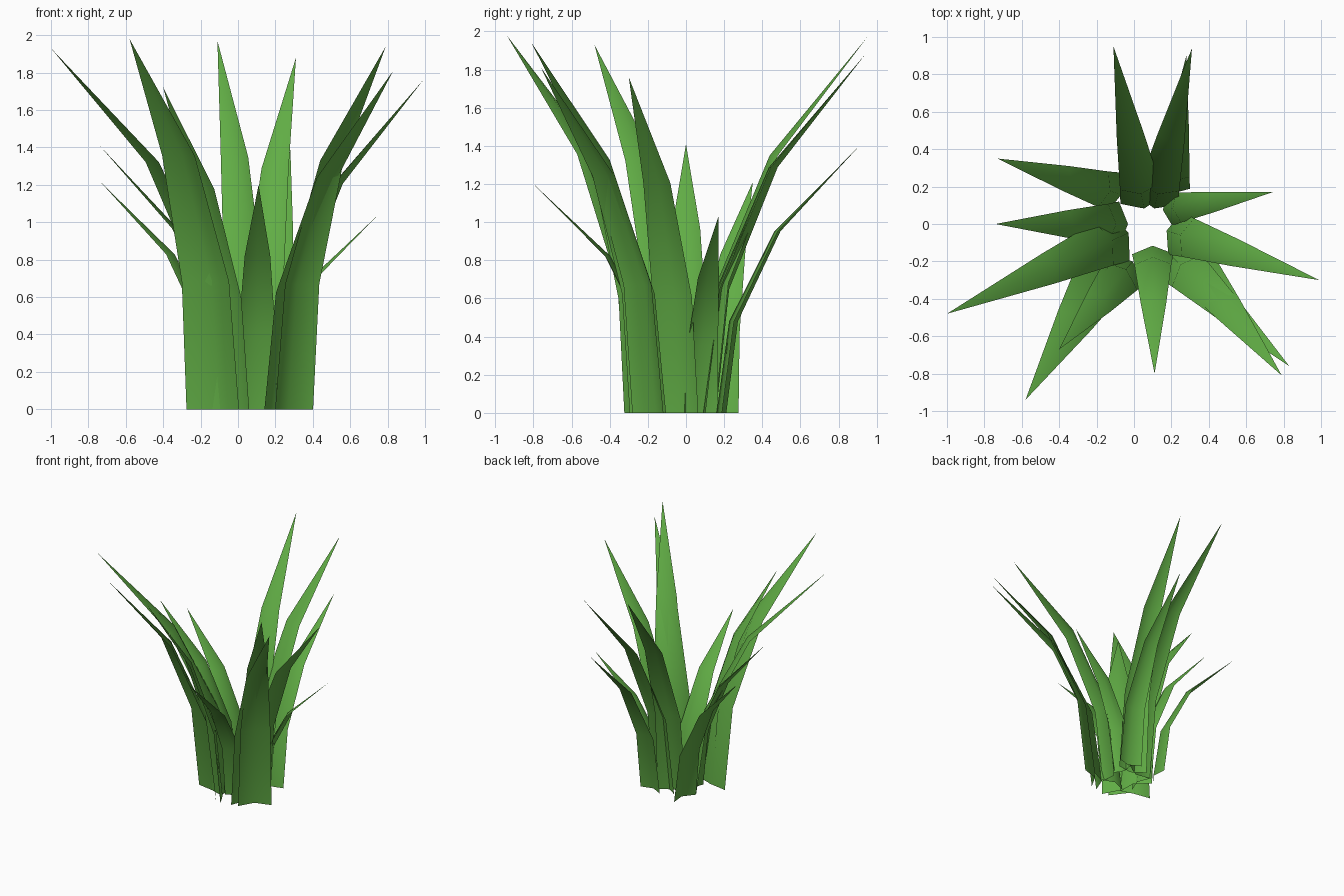
import bpy
from mathutils import Vector

if "Cube" in bpy.data.objects:
    bpy.data.objects.remove(bpy.data.objects["Cube"])

green = bpy.data.materials.new("leaf_green")
green.diffuse_color = (0.12, 0.42, 0.06, 1)
green.use_nodes = True
green.node_tree.nodes["Principled BSDF"].inputs["Base Color"].default_value = green.diffuse_color

# Fractions at each level of a blade: height, outward bend, width
LEVELS = [(0, 0, 1), (0.345, 0.089, 0.9), (0.685, 0.41, 0.62)]
FOLD = 0.4  # depth of the lengthwise crease relative to half width


def blade(name, bx, by, tx, ty, height, half):
    """Creased leaf blade arching from its base (bx, by) out to its tip."""
    base, tip = Vector((bx, by, 0)), Vector((tx, ty, 0))
    out = (tip - base).normalized()
    side = Vector((-out.y, out.x, 0))
    root = base - out * FOLD * half
    verts, faces = [], []
    for h, bend, w in LEVELS:
        mid = root.lerp(tip, bend) + Vector((0, 0, height * h))
        lift = out * FOLD * half * w
        verts += [mid + lift - side * half * w, mid,
                  mid + lift + side * half * w]
    verts.append(tip + Vector((0, 0, height)))
    for r in (0, 3):
        for c in (0, 1):
            a = r + c
            faces.append((a, a + 1, a + 4, a + 3))
    faces += [(6, 7, 9), (7, 8, 9)]
    mesh = bpy.data.meshes.new(name)
    mesh.from_pydata(verts, [], faces)
    mesh.polygons.foreach_set("use_smooth", [True] * len(faces))
    mesh.materials.append(green)
    obj = bpy.data.objects.new(name, mesh)
    bpy.context.collection.objects.link(obj)


# Ring of blades: base x, base y, tip x, tip y, height, half width
blades = [
    (-0.135, -0.22, -0.58, -0.94, 1.98, 0.165),
    (-0.08, -0.07, -1.00, -0.48, 1.93, 0.14),
    (-0.04, -0.24, -0.40, -0.67, 1.72, 0.13),
    (-0.11, 0.17, -0.73, 0.35, 1.21, 0.11),
    (-0.08, 0.00, -0.74, 0.00, 1.41, 0.12),
    (0.045, 0.13, -0.11, 0.95, 1.97, 0.12),
    (0.12, 0.13, 0.31, 0.94, 1.88, 0.12),
    (0.20, 0.20, 0.28, 0.90, 1.39, 0.10),
    (0.19, 0.08, 0.74, 0.17, 1.03, 0.09),
    (0.22, -0.05, 0.99, -0.30, 1.76, 0.12),
    (0.23, -0.20, 0.83, -0.76, 1.81, 0.13),
    (0.30, -0.20, 0.79, -0.81, 1.94, 0.13),
    (0.10, -0.16, 0.11, -0.80, 1.20, 0.11),
]
for i, b in enumerate(blades, 1):
    blade(f"grass_blade_{i:02d}", *b)
